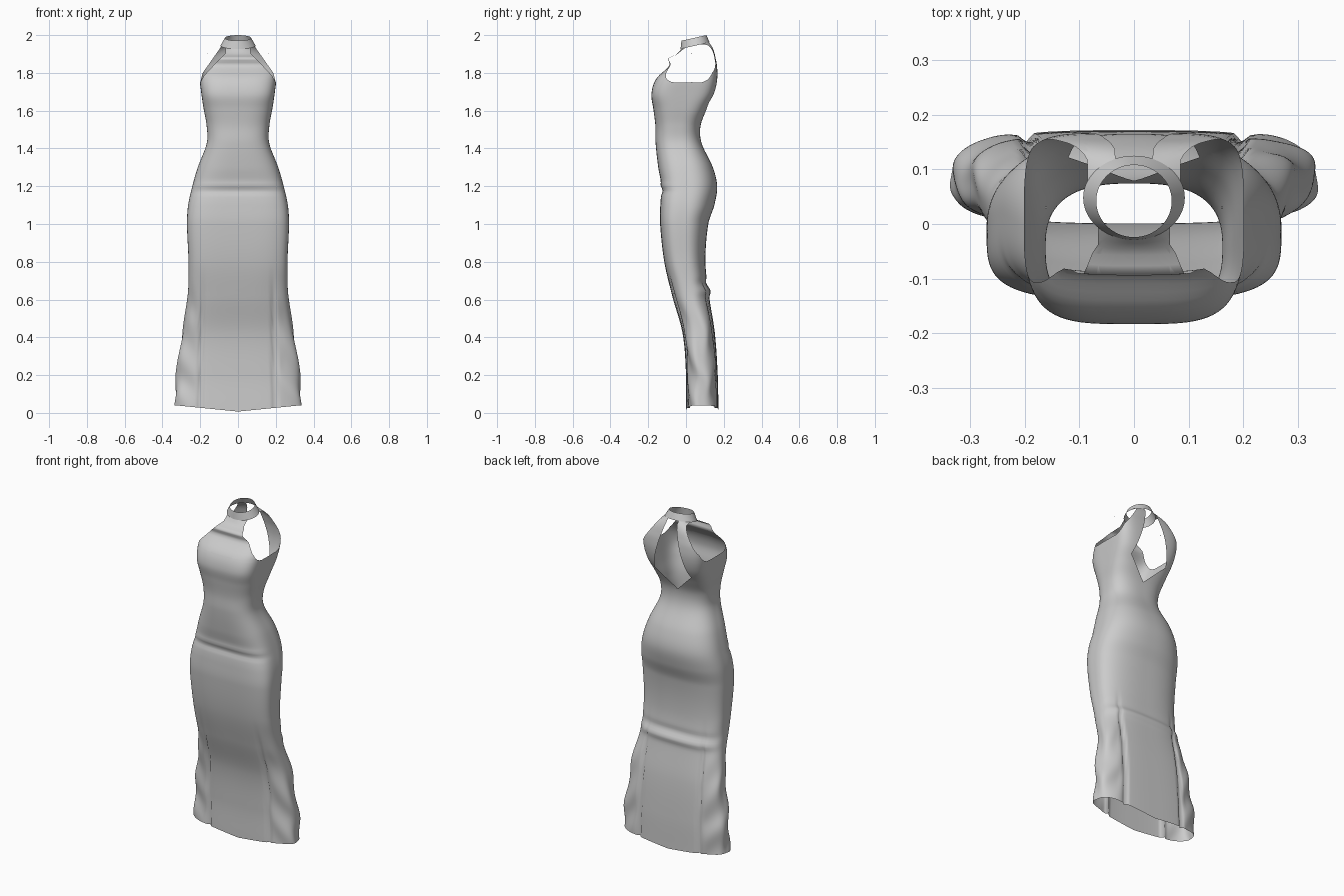
import bpy, bmesh, math
from mathutils import Vector

if "Cube" in bpy.data.objects:
    bpy.data.objects.remove(bpy.data.objects["Cube"])

# Cross-sections of the gown: z, half width, front y, back y, front squareness, back squareness
RINGS = [
    (0.00, .336, .000, .172, 3.0, 3.0), (0.20, .325, .000, .168, 3.0, 3.0),
    (0.42, .297, -.018, .153, 3.0, 3.0), (0.62, .264, -.073, .122, 3.2, 2.8),
    (0.80, .262, -.115, .103, 3.6, 2.6), (1.00, .270, -.137, .118, 3.8, 2.5),
    (1.10, .264, -.136, .150, 3.8, 2.4), (1.20, .242, -.130, .165, 3.5, 2.4),
    (1.30, .213, -.147, .142, 3.0, 2.5), (1.43, .165, -.161, .082, 2.8, 2.6),
    (1.52, .166, -.162, .077, 2.8, 2.8), (1.61, .182, -.173, .112, 3.2, 3.5),
    (1.69, .194, -.183, .150, 3.8, 4.5), (1.77, .203, -.157, .166, 3.6, 5.0),
    (1.84, .200, -.088, .164, 4.0, 5.0), (1.88, .190, -.094, .156, 3.5, 4.5),
    (1.905, .165, -.058, .148, 3.0, 3.5), (1.945, .092, -.026, .124, 2.0, 2.0),
]
COLS, ROWS = 144, 150


def smooth(a, b, v):
    t = max(0, min(1, (v - a) / (b - a)))
    return t * t * (3 - 2 * t)


def bump(v, centre, width):
    return math.exp(-((v - centre) / width) ** 2)


def section(z):
    """Smoothly interpolated cross-section at height z."""
    i = max(k for k in range(len(RINGS) - 1) if RINGS[k][0] <= z)
    a, b = RINGS[i], RINGS[i + 1]
    p, q = RINGS[max(i - 1, 0)], RINGS[min(i + 2, len(RINGS) - 1)]
    h = b[0] - a[0]
    t = (z - a[0]) / h
    out = []
    for k in range(1, 6):
        m0 = (b[k] - p[k]) / (b[0] - p[0]) * h
        m1 = (q[k] - a[k]) / (q[0] - a[0]) * h
        out.append((2*t**3 - 3*t*t + 1) * a[k] + (t**3 - 2*t*t + t) * m0
                   + (3*t*t - 2*t**3) * b[k] + (t**3 - t*t) * m1)
    return out


def gown_point(ang, z):
    rx, yf, yb, nf, nb = section(z)
    c, s = math.cos(ang), math.sin(ang)
    n = nf if s < 0 else nb
    r = (abs(c) ** n + abs(s) ** n) ** (-1 / n)
    yc, ry = (yf + yb) / 2, (yb - yf) / 2
    x, y = rx * r * c, yc + ry * r * s
    # seam grooves between skirt panels
    low = 1 - smooth(.45, .82, z)
    y -= math.copysign(.016, s) * low * bump(abs(x), .20 - .02 * z, .009)
    # loose cloth folds on the side panels, knees, and below the belly
    side = smooth(.19, .25, abs(x)) * low
    x += math.copysign(.005, c) * side * math.sin(21 * z + 40 * y)
    y += .005 * side * math.sin(26 * z + 30 * x)
    if s > 0:
        y += (.012 * bump(z, .645, .022) - .006 * bump(z, .69, .02)) * s
    else:
        y += (.007 * bump(z, 1.175, .015) - .004 * bump(z, 1.205, .015)) * -s
    # hem dips at the centre; neckline tilts up to the back
    zz = z + (.04 - .033 * (1 - min(1, abs(x) / .33))) * (1 - smooth(0, .3, z))
    zz += .24 * (y - .05) * smooth(1.87, 1.945, z)
    return x, y, zz


def tube(bm, rows):
    """Skin a list of closed point rings."""
    vs = [[bm.verts.new(p) for p in row] for row in rows]
    for a, b in zip(vs, vs[1:]):
        for i in range(len(a)):
            j = (i + 1) % len(a)
            bm.faces.new((a[i], a[j], b[j], b[i]))


def inside(px, pz, poly):
    hit = False
    for (x0, z0), (x1, z1) in zip(poly, poly[1:] + poly[:1]):
        if (z0 > pz) != (z1 > pz) and px < x0 + (pz - z0) * (x1 - x0) / (z1 - z0):
            hit = not hit
    return hit


def cut(bm, poly, back):
    """Trim an x-z polygon cleanly out of the front or back of the bodice."""
    def on_side(f):
        c = f.calc_center_median()
        return c.z > 1.48 and (c.y > .03) == back
    for (x0, z0), (x1, z1) in zip(poly, poly[1:] + poly[:1]):
        fs = [f for f in bm.faces if on_side(f)]
        geom = list({v for f in fs for v in f.verts}) + list({e for f in fs for e in f.edges}) + fs
        bmesh.ops.bisect_plane(bm, geom=geom, dist=1e-6, plane_co=(x0, 0, z0),
                               plane_no=Vector((z1 - z0, 0, x0 - x1)).normalized())
    dead = []
    for f in bm.faces:
        c = f.calc_center_median()
        if on_side(f) and inside(c.x, c.z, poly):
            dead.append(f)
    bmesh.ops.delete(bm, geom=dead, context='FACES')


def finish(bm, name):
    bmesh.ops.remove_doubles(bm, verts=bm.verts[:], dist=2e-4)
    me = bpy.data.meshes.new(name)
    bm.to_mesh(me)
    bm.free()
    ob = bpy.data.objects.new(name, me)
    bpy.context.collection.objects.link(ob)
    for p in me.polygons:
        p.use_smooth = True


angles = [2 * math.pi * i / COLS for i in range(COLS)]

# Gown body
bm = bmesh.new()
top = RINGS[-1][0] - 1e-6
tube(bm, [[gown_point(a, top * j / ROWS) for a in angles] for j in range(ROWS + 1)])

# Armholes, front and back edges
FRONT = [(.068, 2.1), (.066, 1.905), (.125, 1.845), (.18, 1.785), (.2, 1.75), (.3, 1.745), (.3, 2.1)]
BACK = [(.082, 2.1), (.085, 1.945), (.187, 1.8), (.2, 1.75), (.3, 1.745), (.3, 2.1)]
for m in (1, -1):
    cut(bm, [(m * x, z) for x, z in FRONT], False)
    cut(bm, [(m * x, z) for x, z in BACK], True)

# Kite-shaped open back
cut(bm, [(.03, 2.05), (.035, 1.94), (.12, 1.645), (0, 1.53),
         (-.12, 1.645), (-.035, 1.94), (-.03, 2.05)], True)
finish(bm, "gown_body")

# Halter collar: a tilted, tapering band
bm = bmesh.new()
rows = []
for j in range(7):
    t = j / 6
    rx, ry, cy = .093 - .024 * t, .077 - .011 * t, .048 - .006 * t
    rows.append([(rx * math.cos(a), cy + ry * math.sin(a),
                  1.944 + .041 * t + .225 * ry * math.sin(a)) for a in angles])
tube(bm, rows)
finish(bm, "halter_collar")
